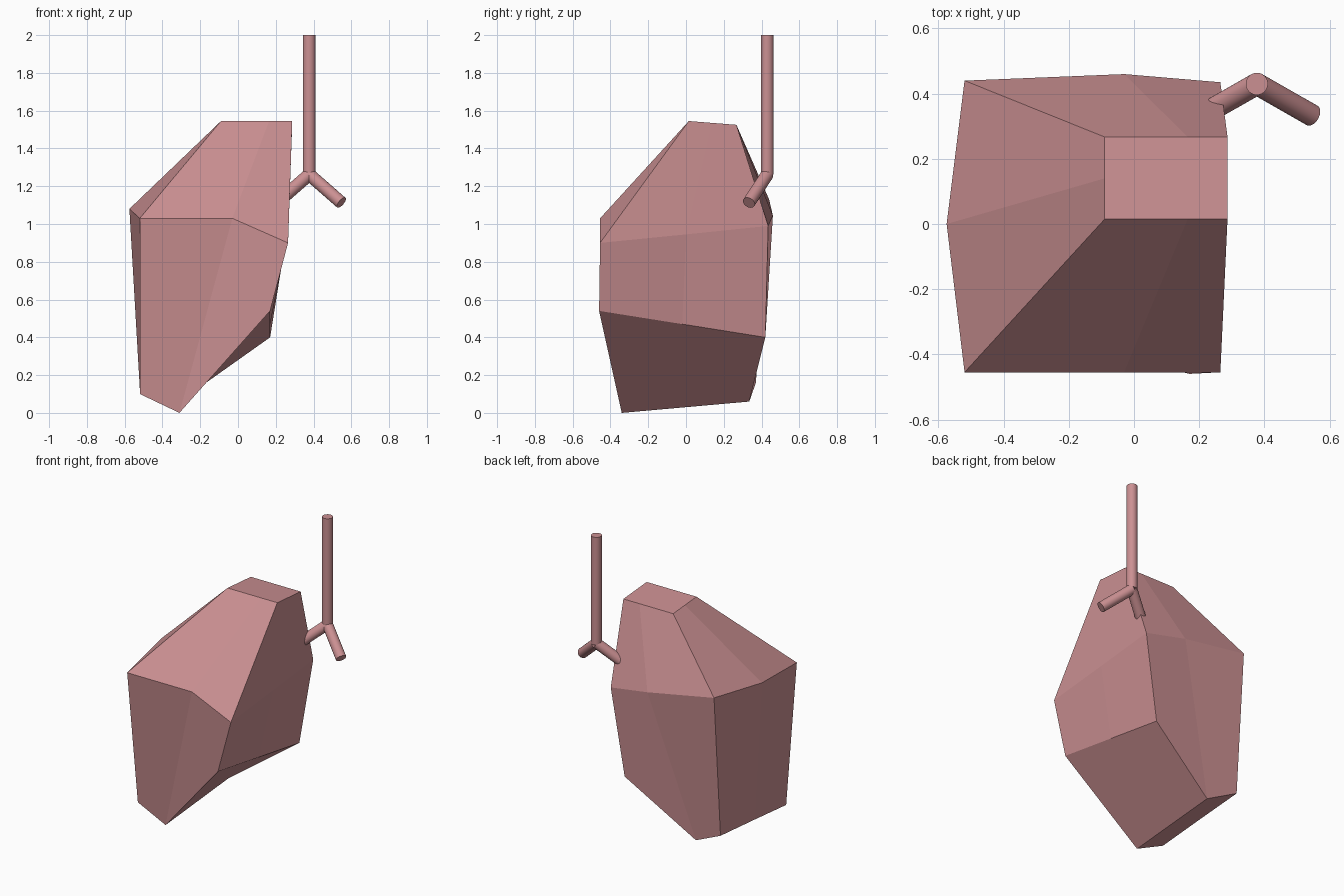
import bpy, bmesh
from mathutils import Vector

if "Cube" in bpy.data.objects:
    bpy.data.objects.remove(bpy.data.objects["Cube"])

mat = bpy.data.materials.new("flesh_pink")
mat.diffuse_color = (0.60, 0.28, 0.29, 1)
mat.use_nodes = True
mat.node_tree.nodes["Principled BSDF"].inputs["Base Color"].default_value = mat.diffuse_color


def tube(name, start, end, radius=0.034):
    """Cylinder running between two points."""
    a, b = Vector(start), Vector(end)
    bpy.ops.mesh.primitive_cylinder_add(vertices=32, radius=radius,
                                        depth=(b - a).length, location=(a + b) / 2)
    ob = bpy.context.object
    ob.rotation_euler = (b - a).to_track_quat('Z', 'Y').to_euler()
    ob.name = name
    ob.data.materials.append(mat)
    bpy.ops.object.shade_smooth_by_angle()
    return ob


# Faceted lung: three rings of eight points, starting front left,
# going along the front, right, back and left sides
rings = [
    [(-.52, -.34, .10), (-.31, -.34, 0), (.17, -.46, .54), (.17, -.02, .47),
     (.17, .42, .40), (-.31, .335, .06), (-.52, .37, .16), (-.52, 0, .13)],
    [(-.52, -.455, 1.03), (-.03, -.455, 1.03), (.265, -.455, .90), (.265, 0, .945),
     (.265, .435, .99), (-.03, .46, 1.045), (-.52, .44, 1.13), (-.575, 0, 1.08)],
    [(-.09, .015, 1.545), (.165, .015, 1.545), (.287, .015, 1.545), (.287, .14, 1.535),
     (.287, .267, 1.525), (.165, .267, 1.525), (-.09, .267, 1.525), (-.09, .14, 1.535)],
]
bm = bmesh.new()
loops = [[bm.verts.new(p) for p in ring] for ring in rings]
for lo, hi in zip(loops, loops[1:]):
    for i in range(8):
        j = (i + 1) % 8
        bm.faces.new((lo[i], lo[j], hi[j], hi[i]))
for loop in (loops[0], loops[-1]):
    bm.faces.new([loop[i] for i in (0, 1, 5, 6, 7)])
    bm.faces.new([loop[i] for i in (1, 2, 3, 4, 5)])
bmesh.ops.recalc_face_normals(bm, faces=bm.faces)
mesh = bpy.data.meshes.new("lung")
bm.to_mesh(mesh)
bm.free()
mesh.materials.append(mat)
bpy.context.collection.objects.link(bpy.data.objects.new("lung", mesh))

# Windpipe and its two branches
fork = (.377, .43, 1.262)
tube("windpipe", fork, (.377, .43, 2))
for side, name in ((-1, "left_branch"), (1, "right_branch")):
    tube(name, fork, (fork[0] + side * .17, .333, 1.113))
